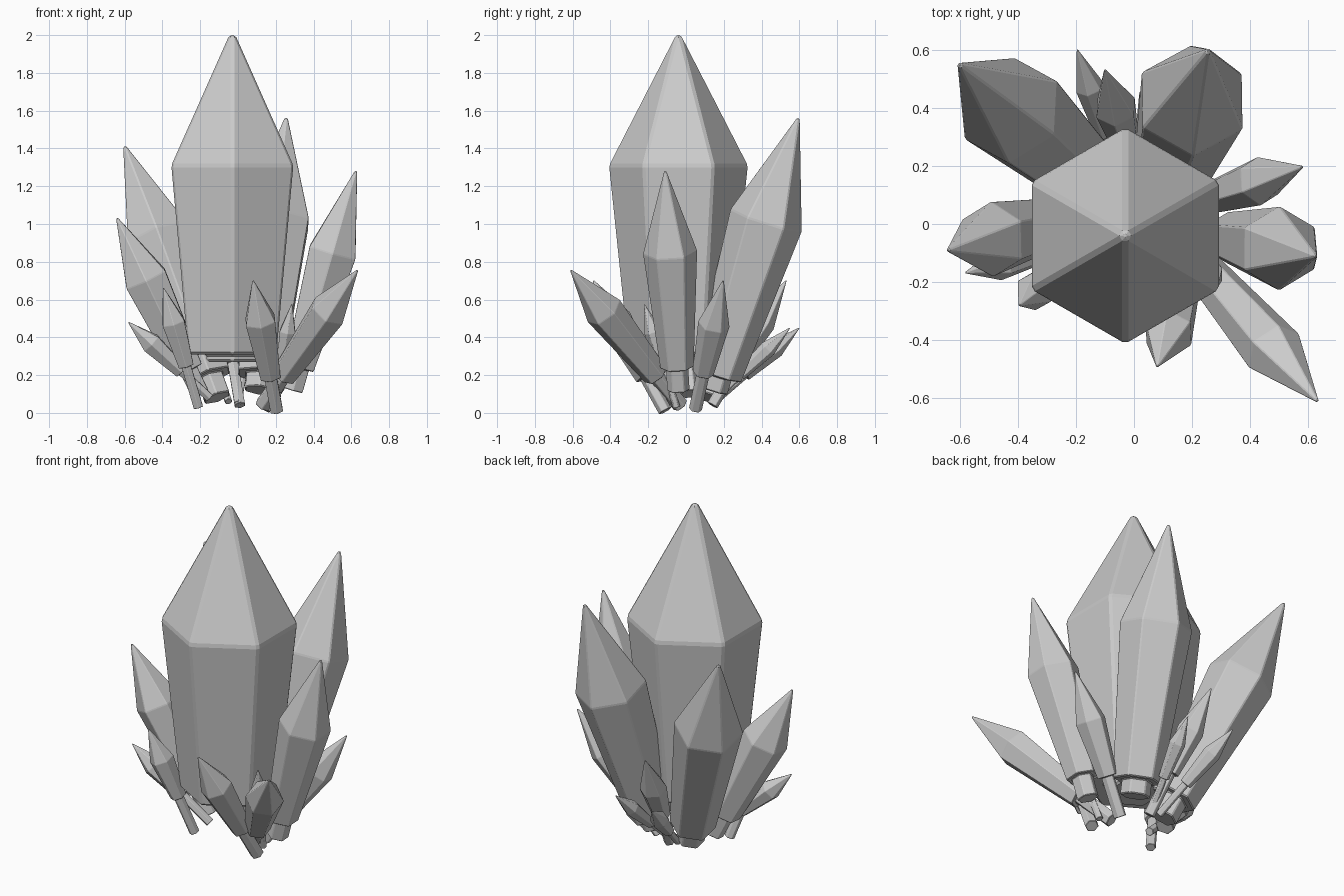
import bpy, bmesh, math
from mathutils import Vector

if "Cube" in bpy.data.objects:
    bpy.data.objects.remove(bpy.data.objects["Cube"])


def crystal(name, foot, tip, z_base, z_shoulder, r, base=0.67, stem=0.42):
    """Hexagonal crystal: thin stem, flaring body, pointed cap, along foot -> tip."""
    foot, tip = Vector(foot), Vector(tip)
    axis = tip - foot
    rot = Vector((0, 0, 1)).rotation_difference(axis.normalized())
    t_base = (z_base - foot.z) / axis.z
    t_shoulder = (z_shoulder - foot.z) / axis.z
    profile = [(0, stem * r), (t_base, stem * r), (t_base, base * r),
               (t_shoulder, r), (1, 0.05 * r)]
    bm = bmesh.new()
    rings = []
    for t, rad in profile:
        ring = []
        for i in range(6):
            a = math.radians(90 + 60 * i)
            p = Vector((rad * math.cos(a), rad * math.sin(a), 0))
            ring.append(bm.verts.new(foot + axis * t + rot @ p))
        rings.append(ring)
    for lo, hi in zip(rings, rings[1:]):
        for i in range(6):
            j = (i + 1) % 6
            bm.faces.new((lo[i], lo[j], hi[j], hi[i]))
    bm.faces.new(rings[0][::-1])
    bm.faces.new(rings[-1])
    me = bpy.data.meshes.new(name)
    bm.to_mesh(me)
    bm.free()
    ob = bpy.data.objects.new(name, me)
    bpy.context.collection.objects.link(ob)
    # softened crystal edges
    bev = ob.modifiers.new("edge_bevel", 'BEVEL')
    bev.width = 0.035 * r
    bev.segments = 1
    bev.limit_method = 'ANGLE'
    bev.angle_limit = math.radians(15)


# central crystal
crystal("main_crystal", (-0.03, -0.04, 0.27), (-0.03, -0.04, 2.0), 0.31, 1.31, 0.373, 0.72)

# large side crystals
crystal("back_right_crystal", (0.11, 0.14, 0.12), (0.255, 0.595, 1.56), 0.2, 1.02, 0.2)
crystal("back_left_crystal", (-0.11, 0.115, 0.08), (-0.6, 0.548, 1.41), 0.19, 0.93, 0.19)
crystal("right_crystal", (0.29, -0.04, 0.12), (0.625, -0.11, 1.28), 0.24, 0.85, 0.145, 0.62)
crystal("left_crystal", (-0.2, 0.02, 0.1), (-0.64, -0.09, 1.03), 0.23, 0.71, 0.13)

# medium crystals
crystal("front_right_crystal", (0.13, -0.03, 0.04), (0.632, -0.61, 0.755), 0.2, 0.54, 0.105)
crystal("right_small_crystal", (0.14, 0.05, 0.02), (0.58, 0.197, 0.7), 0.21, 0.47, 0.085)
crystal("front_small_crystal", (0.205, -0.11, 0.01), (0.08, -0.49, 0.7), 0.19, 0.49, 0.09)
crystal("front_left_small_crystal", (-0.21, -0.11, 0.03), (-0.395, -0.28, 0.66), 0.25, 0.48, 0.068)
crystal("back_small_crystal", (0.01, 0.14, 0.04), (-0.1, 0.53, 0.7), 0.26, 0.48, 0.075)

# tiny crystals
crystal("left_tiny_crystal", (-0.15, -0.05, 0.08), (-0.58, -0.168, 0.48), 0.22, 0.37, 0.06)
crystal("right_tiny_crystal", (0.2, -0.05, 0.03), (0.285, -0.22, 0.575), 0.22, 0.43, 0.048)
crystal("back_left_tiny_crystal", (-0.05, 0.15, 0.06), (-0.195, 0.6, 0.45), 0.2, 0.34, 0.05)
crystal("back_right_tiny_crystal", (0.0, 0.13, 0.05), (0.08, 0.55, 0.45), 0.2, 0.34, 0.045)
